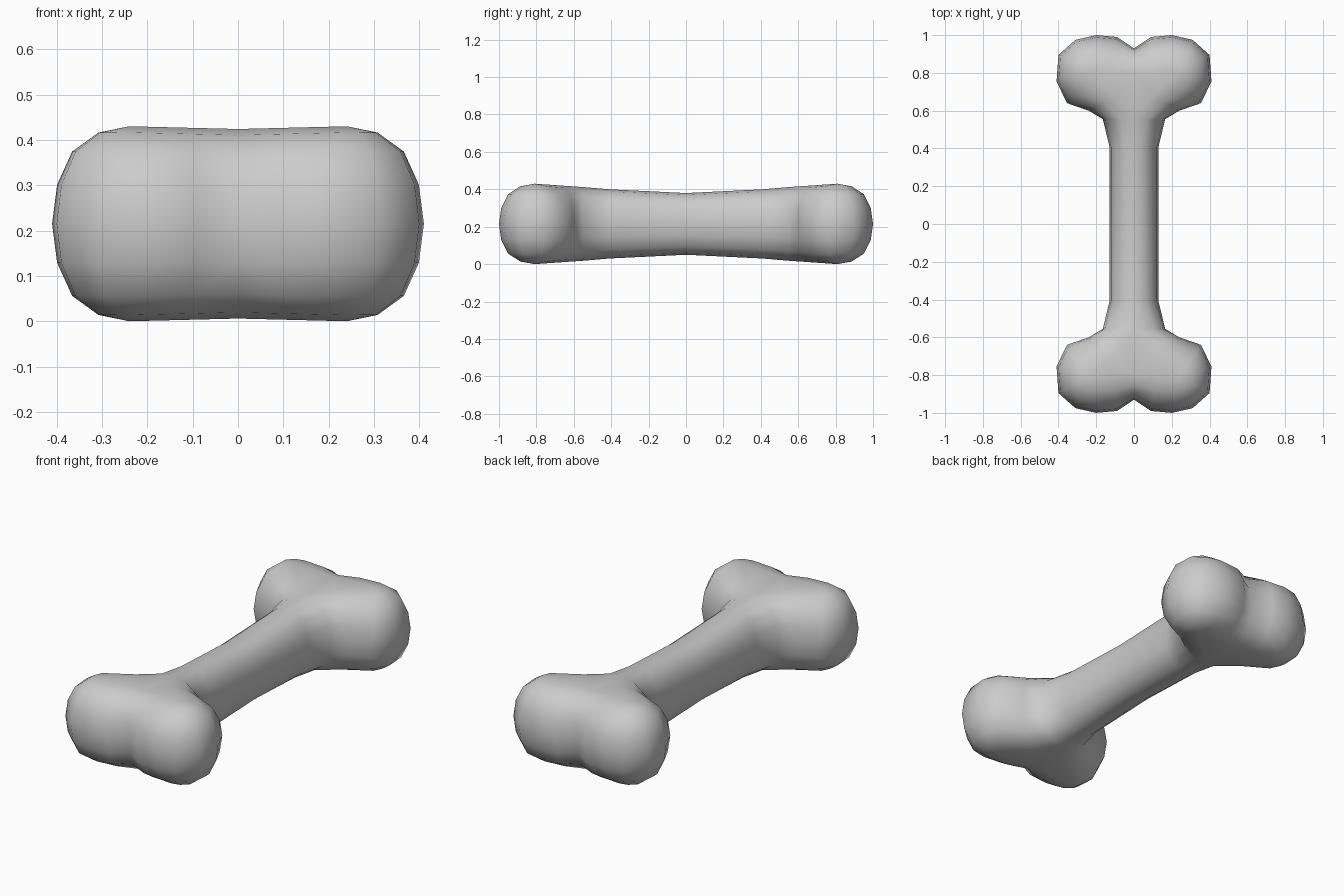
import bpy, bmesh

if "Cube" in bpy.data.objects:
    bpy.data.objects.remove(bpy.data.objects["Cube"])

MID = 0.215  # height of the bone's centre line

# One eighth of the bone: (crest x, crest y, crest height, outline x, outline y)
ROWS = [
    (0.00, 0.00, 0.165, 0.13, 0.00),   # shaft
    (0.00, 0.41, 0.185, 0.13, 0.41),
    (0.00, 0.55, 0.197, 0.165, 0.555),  # neck
    (0.10, 0.68, 0.206, 0.24, 0.60),
    (0.24, 0.81, 0.215, 0.355, 0.64),   # knob
    (0.24, 0.81, 0.215, 0.41, 0.755),
    (0.24, 0.81, 0.215, 0.40, 0.895),
    (0.24, 0.81, 0.215, 0.31, 0.975),
    (0.24, 0.81, 0.215, 0.20, 1.00),
    (0.12, 0.81, 0.212, 0.09, 0.99),
    (0.00, 0.80, 0.209, 0.00, 0.93),    # notch between knobs
]
ARC = [(0, 1), (0.40, 0.935), (0.74, 0.74), (0.935, 0.40), (1, 0)]

bm = bmesh.new()
grid = []
for cx, cy, h, ox, oy in ROWS:
    grid.append([bm.verts.new((cx + (ox - cx) * s, cy + (oy - cy) * s, h * c))
                 for s, c in ARC])

# Rounded sides
for a, b in zip(grid, grid[1:]):
    for i in range(len(ARC) - 1):
        bm.faces.new((a[i], a[i + 1], b[i + 1], b[i]))

# Flat web joining the neck and the knobs
bm.faces.new([grid[i][0] for i in (2, 3, 4, 9, 10)])

bmesh.ops.remove_doubles(bm, verts=bm.verts[:], dist=0.0005)
bmesh.ops.recalc_face_normals(bm, faces=bm.faces[:])
if sum(f.normal.z for f in bm.faces) < 0:
    bmesh.ops.reverse_faces(bm, faces=bm.faces[:])
for f in bm.faces:
    f.smooth = True

mesh = bpy.data.meshes.new("bone")
bm.to_mesh(mesh)
bm.free()
bone = bpy.data.objects.new("bone", mesh)
bone.location.z = MID
bpy.context.collection.objects.link(bone)

# Mirror the eighth into the whole bone
mirror = bone.modifiers.new("mirror", 'MIRROR')
mirror.use_axis = (True, True, True)
mirror.merge_threshold = 0.001
